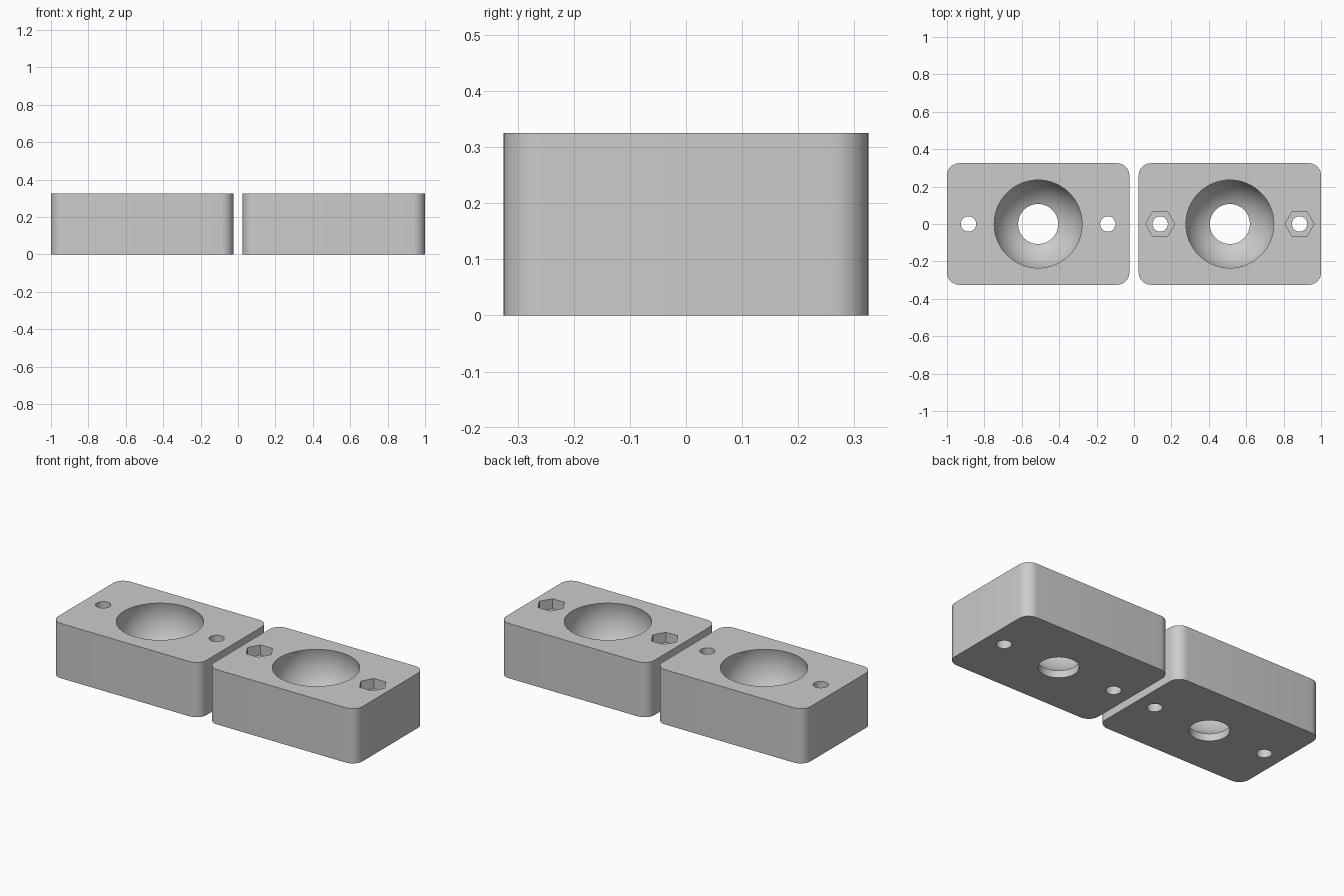
import bpy
import bmesh
from math import sin, cos, pi, atan2, hypot, radians
from mathutils import Matrix

cube = bpy.data.objects.get("Cube")
if cube:
    bpy.data.objects.remove(cube, do_unlink=True)

LENGTH, WIDTH, HEIGHT, CORNER = 0.975, 0.65, 0.325, 0.065
BLOCK_X = 0.5125        # block centre from the middle
BOLT_X = 0.3725         # bolt hole from block centre
BOLT_R, HEX_R, HEX_DEPTH = 0.041, 0.078, 0.06
RIM_R, HOLE_R, HOLE_TOP = 0.235, 0.107, 0.043

grey = bpy.data.materials.new("grey")
grey.use_nodes = True
colour = (0.6, 0.6, 0.6, 1)
grey.diffuse_color = colour
grey.node_tree.nodes["Principled BSDF"].inputs["Base Color"].default_value = colour


def to_object(name, bm):
    bmesh.ops.recalc_face_normals(bm, faces=bm.faces)
    mesh = bpy.data.meshes.new(name)
    bm.to_mesh(mesh)
    bm.free()
    mesh.materials.append(grey)
    obj = bpy.data.objects.new(name, mesh)
    bpy.context.collection.objects.link(obj)
    return obj


def rounded_block(name, x):
    bm = bmesh.new()
    size = Matrix.Diagonal((LENGTH, WIDTH, HEIGHT, 1))
    bmesh.ops.create_cube(bm, size=1, matrix=Matrix.Translation((x, 0, HEIGHT / 2)) @ size)
    upright = [e for e in bm.edges if abs(e.verts[0].co.z - e.verts[1].co.z) > 0.1]
    bmesh.ops.bevel(bm, geom=upright, offset=CORNER, segments=10, profile=0.5, affect='EDGES')
    return to_object(name, bm)


def prism_cutter(name, x, radius, sides, bottom):
    bm = bmesh.new()
    top = HEIGHT + 0.1
    bmesh.ops.create_cone(bm, cap_ends=True, segments=sides, radius1=radius, radius2=radius,
                          depth=top - bottom,
                          matrix=Matrix.Translation((x, 0, (top + bottom) / 2))
                          @ Matrix.Rotation(pi / 2, 4, 'Z'))
    return to_object(name, bm)


def bowl_cutter(name, x):
    # Spherical socket opening into a straight hole at the bottom
    centre = (RIM_R**2 + HEIGHT**2 - HOLE_R**2 - HOLE_TOP**2) / (2 * (HEIGHT - HOLE_TOP))
    radius = hypot(RIM_R, HEIGHT - centre)
    start = atan2(HOLE_TOP - centre, HOLE_R)
    end = atan2(HEIGHT - centre, RIM_R)
    profile = [(0, -0.1), (HOLE_R, -0.1)]
    for i in range(25):
        a = start + (end - start) * i / 24
        profile.append((radius * cos(a), centre + radius * sin(a)))
    profile += [(RIM_R, HEIGHT + 0.1), (0, HEIGHT + 0.1)]
    bm = bmesh.new()
    verts = [bm.verts.new((r, 0, z)) for r, z in profile]
    edges = [bm.edges.new(pair) for pair in zip(verts, verts[1:])]
    bmesh.ops.spin(bm, geom=verts + edges, cent=(0, 0, 0), axis=(0, 0, 1),
                   angle=2 * pi, steps=64)
    bmesh.ops.remove_doubles(bm, verts=bm.verts, dist=0.0001)
    bmesh.ops.translate(bm, verts=bm.verts, vec=(x, 0, 0))
    return to_object(name, bm)


def carve(block, cutters):
    for cutter in cutters:
        cutter.hide_render = True
        mod = block.modifiers.new(cutter.name, 'BOOLEAN')
        mod.operation = 'DIFFERENCE'
        mod.solver = 'EXACT'
        mod.object = cutter
    graph = bpy.context.evaluated_depsgraph_get()
    mesh = bpy.data.meshes.new_from_object(block.evaluated_get(graph))
    block.modifiers.clear()
    block.data = mesh
    for cutter in cutters:
        bpy.data.objects.remove(cutter, do_unlink=True)
    mesh.polygons.foreach_set("use_smooth", [True] * len(mesh.polygons))
    mesh.set_sharp_from_angle(angle=radians(25))


# Two matching clamp halves; only the left one has nut pockets
for name, x, has_nuts in (("right_clamp_half", -BLOCK_X, False),
                          ("left_clamp_half", BLOCK_X, True)):
    block = rounded_block(name, x)
    cutters = [bowl_cutter("socket_cutter", x)]
    for side in (-1, 1):
        bolt_x = x + side * BOLT_X
        cutters.append(prism_cutter("bolt_cutter", bolt_x, BOLT_R, 40, -0.1))
        if has_nuts:
            cutters.append(prism_cutter("nut_cutter", bolt_x, HEX_R, 6, HEIGHT - HEX_DEPTH))
    carve(block, cutters)
